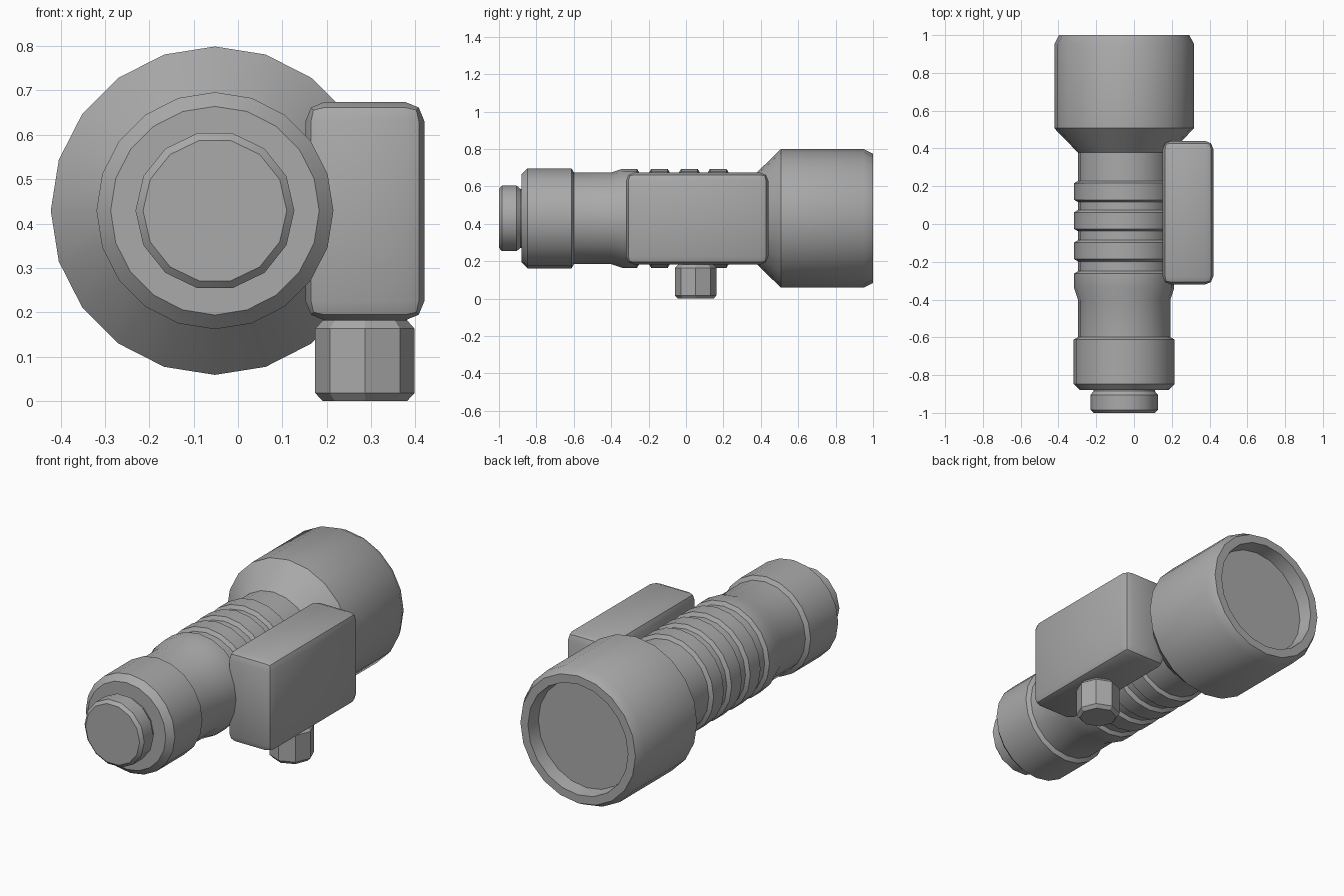
import bpy, bmesh, math
from mathutils import Matrix, Vector

if "Cube" in bpy.data.objects:
    bpy.data.objects.remove(bpy.data.objects["Cube"], do_unlink=True)

grey = bpy.data.materials.new("plain_grey")
grey.use_nodes = True
colour = (0.4, 0.4, 0.4, 1)
grey.diffuse_color = colour
grey.node_tree.nodes["Principled BSDF"].inputs["Base Color"].default_value = colour

AXIS = Vector((-0.052, 0, 0.429))  # centre line of the tube


def finish(name, bm):
    bmesh.ops.recalc_face_normals(bm, faces=bm.faces)
    mesh = bpy.data.meshes.new(name)
    bm.to_mesh(mesh)
    bm.free()
    mesh.materials.append(grey)
    obj = bpy.data.objects.new(name, mesh)
    bpy.context.collection.objects.link(obj)
    bpy.ops.object.select_all(action="DESELECT")
    obj.select_set(True)
    bpy.context.view_layer.objects.active = obj
    bpy.ops.object.shade_smooth_by_angle(angle=math.radians(30))
    return obj


def lathe(name, profile, sides, centre, upright=False):
    """Revolve (position, radius) pairs into a capped solid along y or z."""
    bm = bmesh.new()
    rings = []
    for pos, radius in profile:
        ring = []
        for i in range(sides):
            a = math.tau * i / sides
            u, v = radius * math.cos(a), radius * math.sin(a)
            offset = Vector((u, v, pos)) if upright else Vector((u, pos, v))
            ring.append(bm.verts.new(centre + offset))
        rings.append(ring)
    for a, b in zip(rings, rings[1:]):
        for i in range(sides):
            j = (i + 1) % sides
            bm.faces.new((a[i], a[j], b[j], b[i]))
    bm.faces.new(rings[0])
    bm.faces.new(rings[-1])
    return finish(name, bm)


# Tube with grip ribs, flared into the recessed head
TUBE, RIB, CHAMFER = 0.245, 0.265, 0.012
profile = [(-0.62, TUBE), (-0.40, TUBE), (-0.34, RIB), (-0.25 - CHAMFER, RIB), (-0.25, TUBE)]
for middle in (-0.142, 0.018, 0.172):
    lo, hi = middle - 0.056, middle + 0.056
    profile += [(lo, TUBE), (lo + CHAMFER, RIB), (hi - CHAMFER, RIB), (hi, TUBE)]
profile += [(0.378, TUBE), (0.507, 0.37), (0.952, 0.37), (1.0, 0.345), (1.0, 0.3), (0.925, 0.29)]
lathe("tube_and_head", profile, 20, AXIS)

# Tail collar and end button
lathe("tail_collar", [(-0.88, 0.235), (-0.848, 0.267), (-0.612, 0.267), (-0.596, 0.24)], 20, AXIS)
lathe("end_button", [(-1.0, 0.162), (-0.984, 0.179), (-0.905, 0.179), (-0.885, 0.162), (-0.87, 0.162)], 14, AXIS)

# Side box with rounded edges
bm = bmesh.new()
bmesh.ops.create_cube(bm, size=1, matrix=Matrix.Translation((0.286, 0.06, 0.428)) @ Matrix.Diagonal((0.268, 0.76, 0.492, 1)))
bmesh.ops.bevel(bm, geom=bm.edges[:], offset=0.043, segments=2, profile=0.5, affect="EDGES")
finish("side_box", bm)

# Octagonal knob beneath the box
lathe("lower_knob", [(0, 0.095), (0.018, 0.112), (0.163, 0.112), (0.182, 0.095), (0.2, 0.095)], 8,
      Vector((0.286, 0.052, 0)), upright=True)
